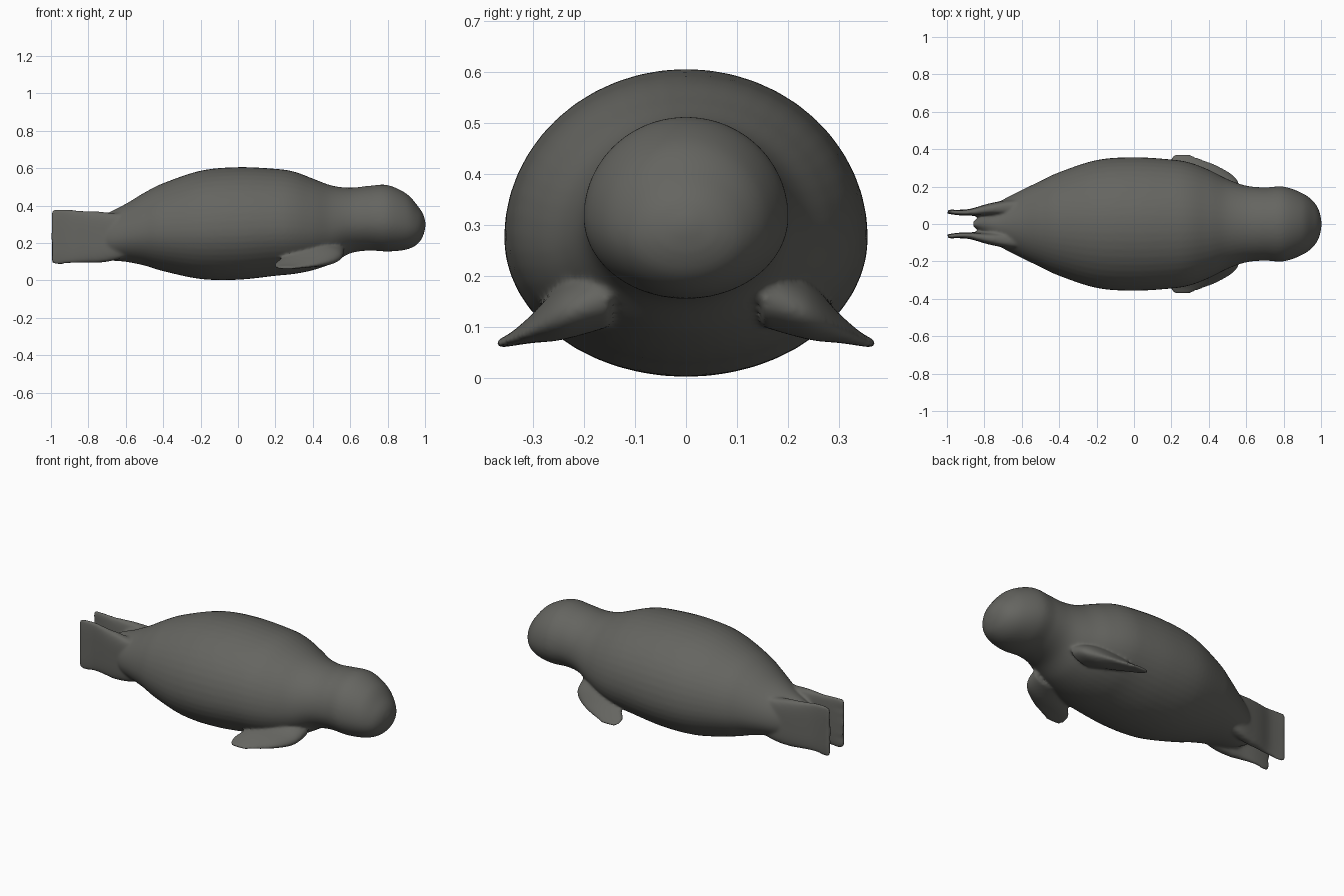
import bpy, bmesh
from math import sin, cos, pi, copysign
from mathutils import Vector

if "Cube" in bpy.data.objects:
    bpy.data.objects.remove(bpy.data.objects["Cube"])

skin = bpy.data.materials.new("seal grey")
skin.use_nodes = True
grey = (0.13, 0.13, 0.118, 1)
skin.diffuse_color = grey
skin.node_tree.nodes["Principled BSDF"].inputs["Base Color"].default_value = grey


def spline(keys, steps=6):
    """Resample key sections with a Catmull-Rom curve."""
    k = [Vector(p) for p in keys]
    k = [k[0]] + k + [k[-1]]
    out = []
    for a, b, c, d in zip(k, k[1:], k[2:], k[3:]):
        for i in range(steps):
            t = i / steps
            out.append(0.5 * (2 * b + (c - a) * t + (2 * a - 5 * b + 4 * c - d) * t * t
                              + (3 * b - a - 3 * c + d) * t ** 3))
    return out + [k[-1]]


def loft(bm, keys, across, power=1.0, sides=48, scallop=0.0, side=1):
    """Skin sections (x, y, z, half width, height up, height down)."""
    rings = []
    for x, y, z, w, up, down in spline(keys):
        ring = []
        for i in range(sides):
            a = 2 * pi * i / sides
            u = copysign(abs(cos(a)) ** power, cos(a)) * w
            s = copysign(abs(sin(a)) ** power, sin(a))
            p = Vector((x, y, z + s * (up if s > 0 else down)))
            p[across] += u
            if scallop and x < -0.9:
                p.x += scallop * (-x - 0.9) * 10 * (1 - abs(sin(2.5 * pi * (s + 1))))
            p.y *= side
            ring.append(bm.verts.new(p))
        rings.append(ring)
    for r, q in zip(rings, rings[1:]):
        for i in range(sides):
            j = (i + 1) % sides
            bm.faces.new((r[i], r[j], q[j], q[i]))
    bm.faces.new(rings[0])
    bm.faces.new(rings[-1])


bm = bmesh.new()

# torso and head: x, bottom, top, half width
outline = [
    (-0.86, 0.20, 0.27, 0.015), (-0.78, 0.14, 0.33, 0.07), (-0.70, 0.11, 0.36, 0.13),
    (-0.60, 0.10, 0.41, 0.182), (-0.50, 0.08, 0.47, 0.23), (-0.40, 0.05, 0.52, 0.277),
    (-0.20, 0.008, 0.587, 0.342), (0.0, 0.004, 0.606, 0.357), (0.20, 0.025, 0.597, 0.345),
    (0.30, 0.035, 0.582, 0.328), (0.40, 0.055, 0.545, 0.29), (0.50, 0.09, 0.508, 0.24),
    (0.60, 0.145, 0.496, 0.205), (0.70, 0.16, 0.506, 0.196), (0.80, 0.155, 0.51, 0.20),
    (0.90, 0.165, 0.465, 0.165), (0.96, 0.195, 0.40, 0.12), (0.99, 0.24, 0.355, 0.07),
    (1.003, 0.29, 0.31, 0.01),
]
loft(bm, [(x, 0, lo + 0.45 * (hi - lo), w, 0.55 * (hi - lo), 0.45 * (hi - lo))
          for x, lo, hi, w in outline], across=1)

fore_flipper = [
    (0.47, 0.15, 0.16, 0.10, 0.06, 0.06), (0.41, 0.24, 0.125, 0.14, 0.06, 0.05),
    (0.33, 0.305, 0.092, 0.13, 0.03, 0.024), (0.28, 0.345, 0.074, 0.085, 0.014, 0.012),
    (0.255, 0.372, 0.066, 0.045, 0.008, 0.008),
]
tail_flipper = [
    (-0.55, 0.09, 0.25, 0.04, 0.12, 0.11), (-0.65, 0.09, 0.235, 0.042, 0.125, 0.125),
    (-0.74, 0.082, 0.23, 0.035, 0.138, 0.135), (-0.80, 0.075, 0.23, 0.028, 0.14, 0.135),
    (-0.88, 0.062, 0.235, 0.018, 0.142, 0.142), (-0.95, 0.062, 0.235, 0.014, 0.148, 0.148),
    (-1.003, 0.067, 0.235, 0.011, 0.148, 0.15),
]
for side in (1, -1):
    loft(bm, fore_flipper, across=0, side=side)
    loft(bm, tail_flipper, across=1, power=0.6, scallop=0.022, side=side)

bmesh.ops.recalc_face_normals(bm, faces=bm.faces)
mesh = bpy.data.meshes.new("seal_body")
bm.to_mesh(mesh)
bm.free()
seal = bpy.data.objects.new("seal_body", mesh)
bpy.context.collection.objects.link(seal)
mesh.materials.append(skin)

# blend the parts into one smooth skin
remesh = seal.modifiers.new("blend", "REMESH")
remesh.mode = "VOXEL"
remesh.voxel_size = 0.008
remesh.use_smooth_shade = True
smooth = seal.modifiers.new("soften", "SMOOTH")
smooth.factor = 0.5
smooth.iterations = 10
